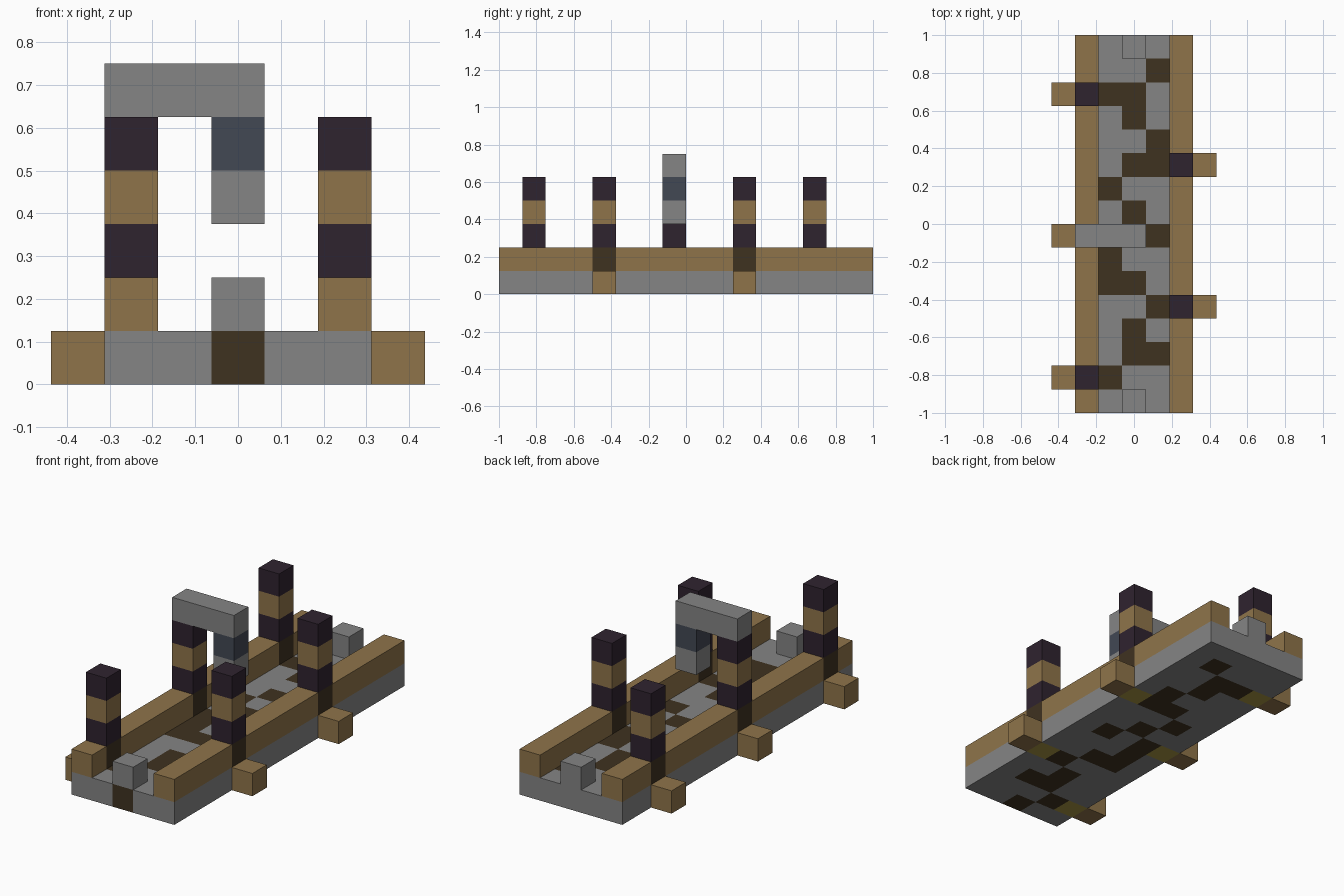
import bpy
import bmesh
from math import floor
from mathutils import Vector

if "Cube" in bpy.data.objects:
    bpy.data.objects.remove(bpy.data.objects["Cube"], do_unlink=True)

U = 0.125  # edge of one block


def linear(c):
    c /= 255
    return c / 12.92 if c <= 0.04045 else ((c + 0.055) / 1.055) ** 2.4


def make_material(name, rgb):
    mat = bpy.data.materials.new(name)
    mat.use_nodes = True
    colour = (*[linear(c) for c in rgb], 1)
    mat.diffuse_color = colour
    mat.node_tree.nodes["Principled BSDF"].inputs["Base Color"].default_value = colour
    return mat


STONE = make_material("stone grey", (133, 133, 133))
WOOD = make_material("wood", (143, 116, 74))
SOIL = make_material("dark brown", (63, 50, 32))
DARK = make_material("dark purple", (47, 35, 47))
GLASS = make_material("slate blue", (66, 72, 84))
OLIVE = make_material("olive yellow", (168, 150, 66))


def blocks(name, start, count, rule):
    """A cuboid of blocks from cell start; rule(i, j, k) gives each block's material."""
    bm = bmesh.new()
    bmesh.ops.create_cube(bm, size=1)
    origin = Vector((start[0] - 0.5, start[1] - 8, start[2]))
    for v in bm.verts:
        v.co = [origin[a] + (v.co[a] + 0.5) * count[a] for a in range(3)]
    for a in range(3):
        normal = Vector([float(a == b) for b in range(3)])
        for n in range(1, count[a]):
            bmesh.ops.bisect_plane(bm, geom=bm.verts[:] + bm.edges[:] + bm.faces[:],
                                   plane_co=origin + normal * n, plane_no=normal)
    mats = []
    bm.normal_update()
    for f in bm.faces:
        c = f.calc_center_median() - f.normal * 0.3
        mat = rule(floor(c.x + 0.5), floor(c.y + 8), floor(c.z))
        if mat not in mats:
            mats.append(mat)
        f.material_index = mats.index(mat)
    bmesh.ops.scale(bm, vec=(U, U, U), verts=bm.verts)
    mesh = bpy.data.meshes.new(name)
    bm.to_mesh(mesh)
    bm.free()
    for mat in mats:
        mesh.materials.append(mat)
    obj = bpy.data.objects.new(name, mesh)
    bpy.context.collection.objects.link(obj)


# Posts: side of the bridge and row along it
POSTS = [(-2, 1), (2, 4), (-2, 7), (2, 10), (-2, 13)]

# Soil patches in the floor, front to back, by column
PATCHES = ["C", "L", "CR", "C", "R", "LC", "L", "LR",
           "C", "L", "CR", "R", "C", "LC", "R", ""]


def floor_rule(i, j, k):
    if (i, j) in POSTS:
        return OLIVE
    if abs(i) < 2 and "LCR"[i + 1] in PATCHES[j]:
        return SOIL
    return STONE


# Floor slab and side rails
blocks("floor", (-2, 0, 0), (5, 16, 1), floor_rule)
for side, i in (("right", -2), ("left", 2)):
    blocks(side + "_rail", (i, 0, 1), (1, 16, 1),
           lambda i, j, k: SOIL if (i, j) in POSTS else WOOD)

# Banded posts with beam ends sticking out beside them
for n, (i, j) in enumerate(POSTS, 1):
    blocks(f"post_{n}", (i, j, 2), (1, 1, 3), lambda i, j, k: WOOD if k == 3 else DARK)
    blocks(f"beam_end_{n}", (i * 3 // 2, j, 0), (1, 1, 1), lambda i, j, k: WOOD)

# Stone block at each end
for name, j in (("front_block", 0), ("back_block", 15)):
    blocks(name, (0, j, 1), (1, 1, 1), lambda i, j, k: STONE)

# Hanging lamp on the middle post
blocks("lamp_arm", (-2, 7, 5), (3, 1, 1), lambda i, j, k: STONE)
blocks("lamp", (0, 7, 3), (1, 1, 2), lambda i, j, k: GLASS if k == 4 else STONE)
